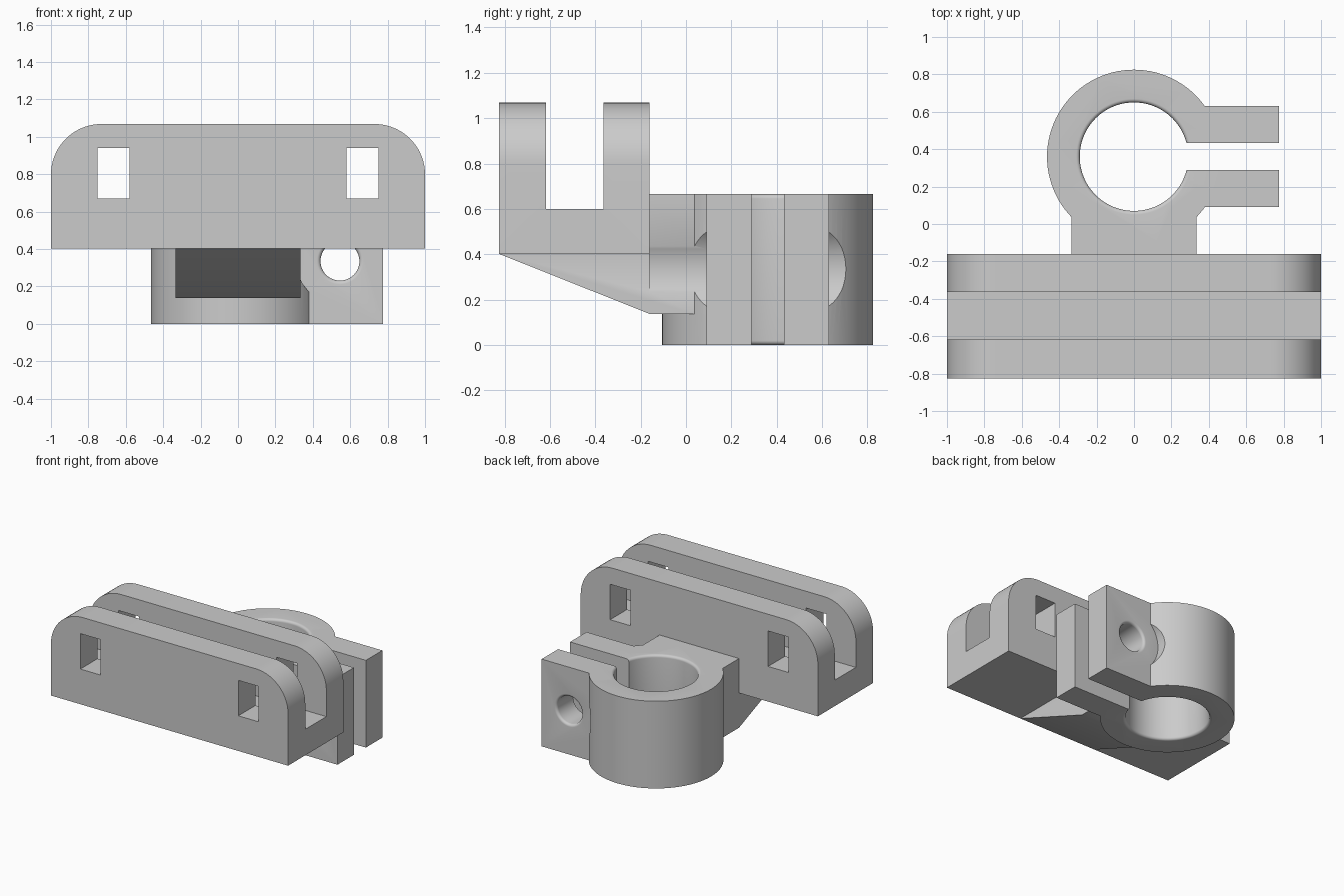
import bpy, bmesh, math
from mathutils import Matrix

if "Cube" in bpy.data.objects:
    bpy.data.objects.remove(bpy.data.objects["Cube"], do_unlink=True)

grey = bpy.data.materials.new("plain grey")
grey.use_nodes = True
colour = (0.6, 0.6, 0.6, 1)
grey.diffuse_color = colour
grey.node_tree.nodes["Principled BSDF"].inputs["Base Color"].default_value = colour


def finish(name, bm):
    bmesh.ops.recalc_face_normals(bm, faces=bm.faces)
    mesh = bpy.data.meshes.new(name)
    bm.to_mesh(mesh)
    bm.free()
    mesh.materials.append(grey)
    ob = bpy.data.objects.new(name, mesh)
    bpy.context.collection.objects.link(ob)
    return ob


def prism(name, points, axis, lo, hi):
    """Extrude a 2D profile along x (points are y, z) or y (points are x, z)."""
    bm = bmesh.new()
    place = (lambda a, b: (lo, a, b)) if axis == "x" else (lambda a, b: (a, lo, b))
    face = bm.faces.new([bm.verts.new(place(a, b)) for a, b in points])
    out = bmesh.ops.extrude_face_region(bm, geom=[face])
    step = (hi - lo, 0, 0) if axis == "x" else (0, hi - lo, 0)
    verts = [v for v in out["geom"] if isinstance(v, bmesh.types.BMVert)]
    bmesh.ops.translate(bm, verts=verts, vec=step)
    return finish(name, bm)


def box(name, x0, x1, y0, y1, z0, z1):
    return prism(name, [(x0, z0), (x1, z0), (x1, z1), (x0, z1)], "y", y0, y1)


def lathe(name, profile, centre, along_y=False, steps=96):
    """Solid of revolution from (radius, height) points, about z or y."""
    bm = bmesh.new()
    rings = []
    for r, h in profile:
        rings.append([bm.verts.new((r * math.cos(2 * math.pi * i / steps),
                                    r * math.sin(2 * math.pi * i / steps), h))
                      for i in range(steps)])
    for a, b in zip(rings, rings[1:]):
        for i in range(steps):
            j = (i + 1) % steps
            bm.faces.new((a[i], a[j], b[j], b[i]))
    bm.faces.new(rings[0])
    bm.faces.new(rings[-1])
    if along_y:
        bm.transform(Matrix.Rotation(-math.pi / 2, 4, "X"))
    bm.transform(Matrix.Translation(centre))
    return finish(name, bm)


def hole_profile(r, lo, hi, f, over=0.05):
    """Hole cutter whose two mouths are rounded over by radius f."""
    arc = [math.radians(15 * i) for i in range(7)]
    mouth = [(r + f - f * math.sin(t), f - f * math.cos(t)) for t in arc]
    return ([(r + f, lo - over)] + [(a, lo + b) for a, b in mouth]
            + [(a, hi - b) for a, b in reversed(mouth)] + [(r + f, hi + over)])


def combine(base, other, operation):
    mod = base.modifiers.new(operation, "BOOLEAN")
    mod.operation, mod.object, mod.solver = operation, other, "EXACT"
    bpy.context.view_layer.objects.active = base
    bpy.ops.object.modifier_apply(modifier=mod.name)
    bpy.data.objects.remove(other, do_unlink=True)


# Clamp ring with sloping support web
TOP, CY, BOLT_X, BOLT_Z = 0.665, 0.36, 0.545, 0.335
body = lathe("clamp_bracket", [(0.465, 0), (0.465, TOP)], (0, CY, 0))
web = prism("support_web", [(-0.825, 0.402), (-0.16, 0.137), (0.2, 0.137), (0.2, TOP),
                            (-0.26, TOP), (-0.26, 0.45), (-0.7, 0.45)],
            "x", -0.335, 0.335)
combine(body, web, "UNION")

# Bolt head clearance on both sides of the ears
for y0, y1 in ((-0.16, 0.12), (0.6, 0.95)):
    combine(body, lathe("bolt_clearance", [(0.233, y0), (0.233, y1)],
                        (BOLT_X, 0, BOLT_Z), True), "DIFFERENCE")

# Clamp ears, bore, split and bolt hole
combine(body, box("clamp_ears", 0.2, 0.776, 0.09, 0.63, 0, TOP), "UNION")
combine(body, lathe("bore", hole_profile(0.29, 0, TOP, 0.02), (0, CY, 0)), "DIFFERENCE")
combine(body, box("split", 0, 0.9, 0.288, 0.432, -0.1, 0.8), "DIFFERENCE")
combine(body, lathe("bolt_hole", hole_profile(0.104, 0.09, 0.63, 0.02),
                    (BOLT_X, 0, BOLT_Z), True, 64), "DIFFERENCE")

# Twin-plate channel with rounded upper corners
R, PLATE_TOP = 0.27, 1.068
corner = [(1 - R + R * math.cos(math.radians(5 * i)),
           PLATE_TOP - R + R * math.sin(math.radians(5 * i))) for i in range(19)]
outline = [(1, 0.402)] + corner + [(-x, z) for x, z in reversed(corner)] + [(-1, 0.402)]
channel = prism("plate_channel", outline, "y", -0.825, -0.16)
combine(channel, box("channel_gap", -1.2, 1.2, -0.618, -0.364, 0.6, 1.3), "DIFFERENCE")
for side in (-1, 1):
    x0, x1 = sorted((side * 0.58, side * 0.752))
    combine(channel, box("window", x0, x1, -1, 0, 0.67, 0.94), "DIFFERENCE")
combine(body, channel, "UNION")

# Smooth the round surfaces, keep the edges crisp
bpy.ops.object.select_all(action="DESELECT")
body.select_set(True)
bpy.context.view_layer.objects.active = body
bpy.ops.object.shade_smooth_by_angle(angle=math.radians(30))
